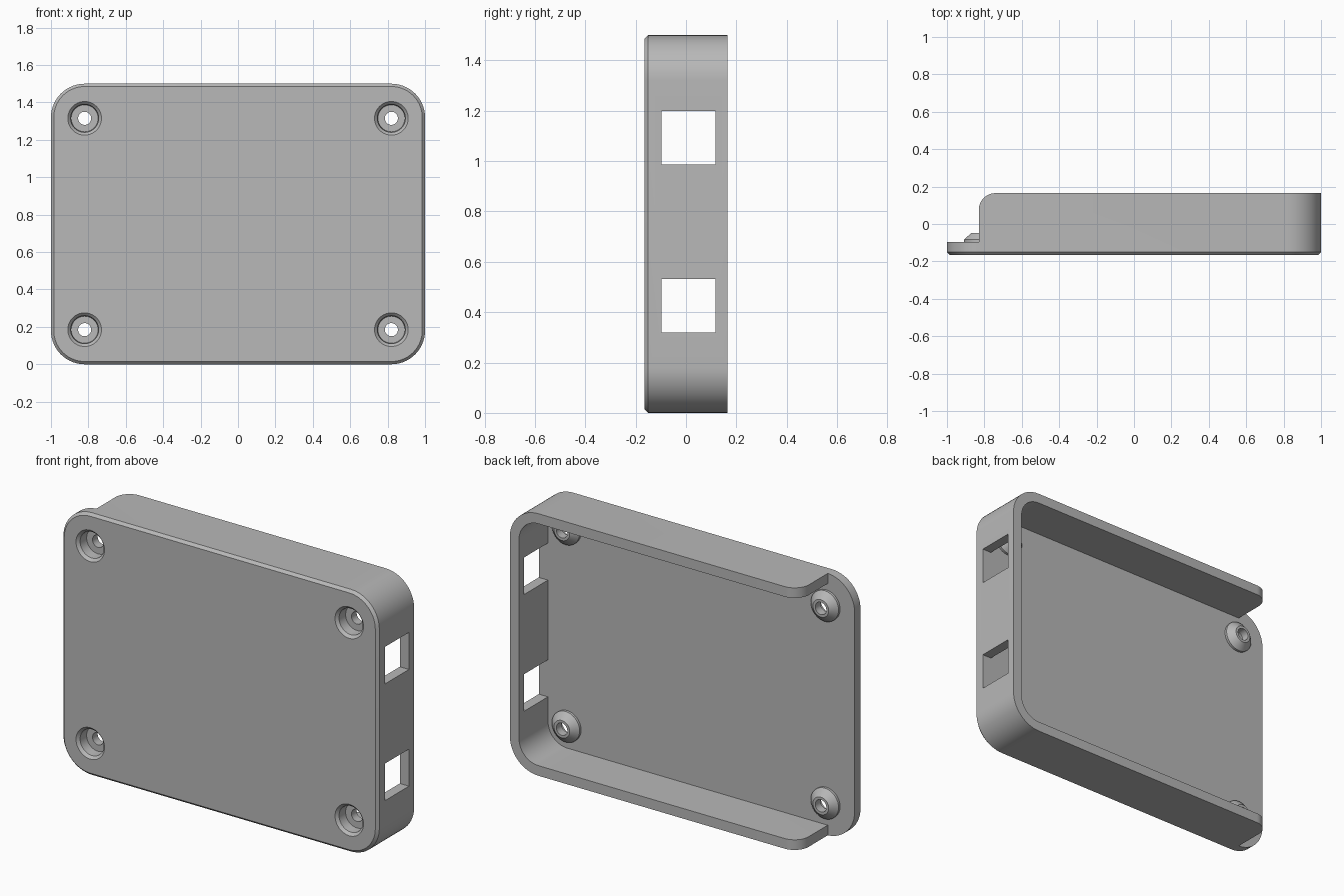
import bpy
import bmesh
from math import sin, cos, pi, radians
from mathutils import Vector

cube = bpy.data.objects.get("Cube")
if cube:
    bpy.data.objects.remove(cube, do_unlink=True)

WIDTH, HEIGHT = 2.0, 1.5
FRONT, BACK, FLOOR = -0.165, 0.165, -0.097
RADIUS, WALL, CHAMFER = 0.18, 0.058, 0.015
SCREW_X, SCREW_Z = 0.82, 0.565
MID = HEIGHT / 2

grey = bpy.data.materials.new("plain grey")
grey.use_nodes = True
colour = (0.48, 0.48, 0.48, 1)
grey.diffuse_color = colour
grey.node_tree.nodes["Principled BSDF"].inputs["Base Color"].default_value = colour


def loft(name, rings):
    """Skin a stack of equal rings and cap both ends."""
    bm = bmesh.new()
    rows = [[bm.verts.new(p) for p in ring] for ring in rings]
    n = len(rows[0])
    for a, b in zip(rows, rows[1:]):
        for i in range(n):
            j = (i + 1) % n
            bm.faces.new((a[i], a[j], b[j], b[i]))
    bm.faces.new(rows[0])
    bm.faces.new(rows[-1])
    bmesh.ops.recalc_face_normals(bm, faces=bm.faces)
    mesh = bpy.data.meshes.new(name)
    bm.to_mesh(mesh)
    bm.free()
    mesh.materials.append(grey)
    obj = bpy.data.objects.new(name, mesh)
    bpy.context.collection.objects.link(obj)
    return obj


def rounded(inset, y, steps=14):
    """Rounded rectangle outline facing the front, shrunk by inset."""
    r = RADIUS - inset
    cx, cz = WIDTH / 2 - RADIUS, HEIGHT / 2 - RADIUS
    ring = []
    for q, (sx, sz) in enumerate([(1, 1), (-1, 1), (-1, -1), (1, -1)]):
        for i in range(steps + 1):
            a = (q + i / steps) * pi / 2
            ring.append((sx * cx + r * cos(a), y, MID + sz * cz + r * sin(a)))
    return ring


def turned(name, x, z, profile, sides=40):
    """Round part about the front-back axis from (radius, y) pairs."""
    angles = [2 * pi * i / sides for i in range(sides)]
    return loft(name, [[(x + r * cos(a), y, z + r * sin(a)) for a in angles]
                       for r, y in profile])


def combine(target, tool, operation):
    mod = target.modifiers.new("shape", "BOOLEAN")
    mod.operation, mod.solver, mod.object = operation, "EXACT", tool
    bpy.context.view_layer.objects.active = target
    bpy.ops.object.modifier_apply(modifier=mod.name)
    bpy.data.objects.remove(tool, do_unlink=True)


# Tray with chamfered front edge and hollow back
case = loft("case_shell", [rounded(CHAMFER, FRONT), rounded(0, FRONT + CHAMFER),
                           rounded(0, BACK)])
combine(case, loft("cavity", [rounded(WALL, FLOOR), rounded(WALL, 0.5)]), "DIFFERENCE")

# Open end, leaving rounded corners on the two long walls
end_x, fillet = -0.83, 0.09
outline = [(-1.5, FLOOR), (end_x, FLOOR)]
for i in range(13):
    a = pi - i / 12 * pi / 2
    outline.append((end_x + fillet + fillet * cos(a), BACK - fillet + fillet * sin(a)))
outline += [(end_x + fillet, 0.5), (-1.5, 0.5)]
opening = loft("open_end", [[(x, y, z) for x, y in outline] for z in (-0.5, 2)])
combine(case, opening, "DIFFERENCE")

# Two square ports in the short wall
for z in (0.425, 1.093):
    port = [(FLOOR, z - 0.106), (0.118, z - 0.106), (0.118, z + 0.106), (FLOOR, z + 0.106)]
    combine(case, loft("port", [[(x, y, h) for y, h in port] for x in (0.9, 1.2)]),
            "DIFFERENCE")

# Screw bosses behind the plate, with countersunk holes from the front
for sx in (-1, 1):
    for sz in (-1, 1):
        x, z = sx * SCREW_X, MID + sz * SCREW_Z
        boss = turned("boss", x, z, [(0.088, -0.13), (0.088, -0.083), (0.05, -0.048)])
        combine(case, boss, "UNION")
        bore = turned("bore", x, z, [(0.1, -0.175), (0.075, -0.15), (0.072, -0.095),
                                     (0.035, -0.095), (0.035, 0.1)])
        combine(case, bore, "DIFFERENCE")

# Smooth curved faces, sharp edges
bpy.ops.object.select_all(action="DESELECT")
case.select_set(True)
bpy.context.view_layer.objects.active = case
bpy.ops.object.shade_smooth_by_angle(angle=radians(25))
